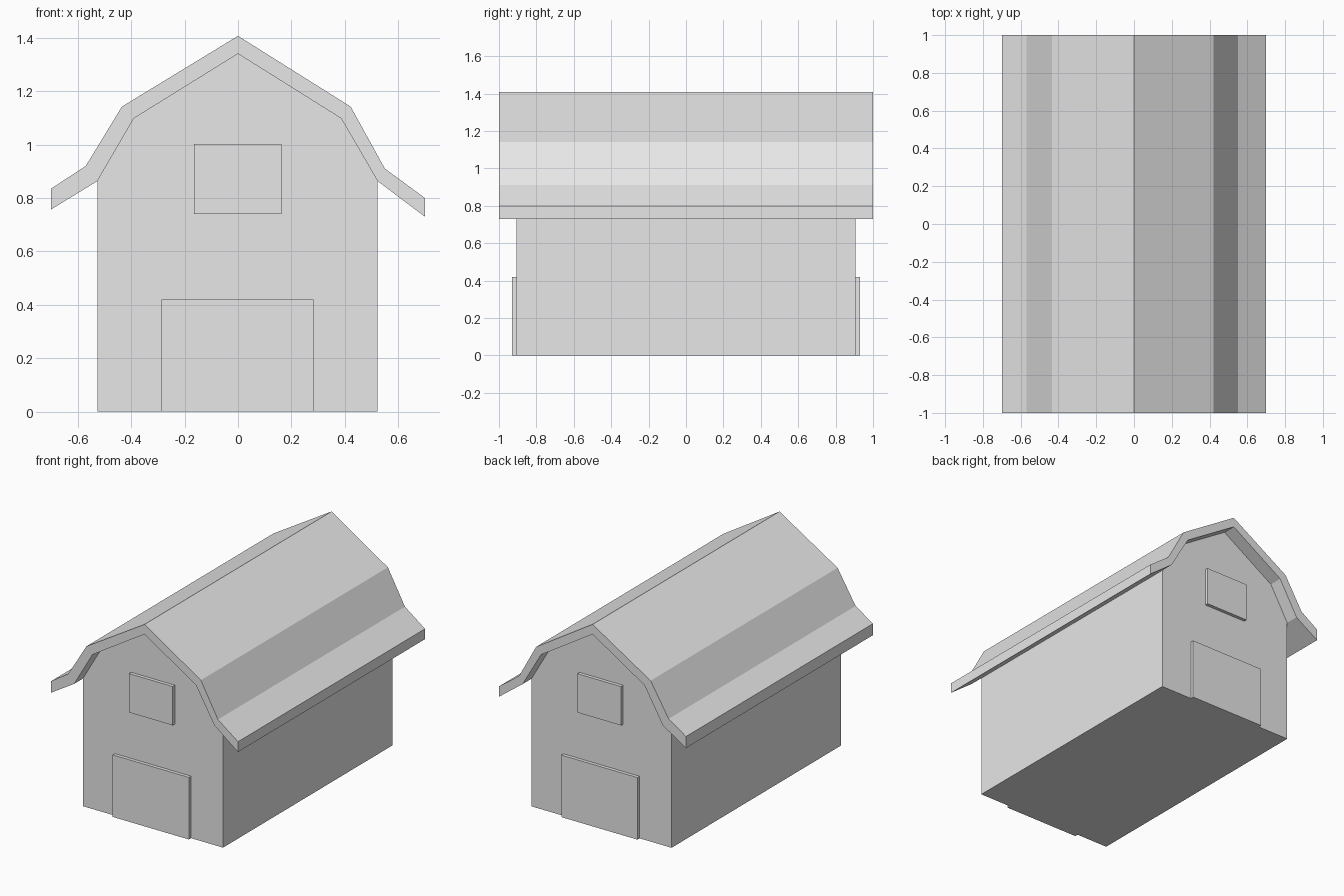
import bpy
import bmesh

if "Cube" in bpy.data.objects:
    bpy.data.objects.remove(bpy.data.objects["Cube"])

grey = bpy.data.materials.new("plain grey")
grey.diffuse_color = (0.8, 0.8, 0.8, 1)
grey.use_nodes = True
grey.node_tree.nodes["Principled BSDF"].inputs["Base Color"].default_value = grey.diffuse_color


def finish(name, bm):
    bmesh.ops.recalc_face_normals(bm, faces=bm.faces)
    mesh = bpy.data.meshes.new(name)
    bm.to_mesh(mesh)
    bm.free()
    mesh.materials.append(grey)
    obj = bpy.data.objects.new(name, mesh)
    bpy.context.collection.objects.link(obj)
    return obj


def extrude_profile(name, points, y0, y1):
    """Closed x-z profile extruded along y."""
    bm = bmesh.new()
    face = bm.faces.new([bm.verts.new((x, y0, z)) for x, z in points])
    out = bmesh.ops.extrude_face_region(bm, geom=[face])["geom"]
    verts = [v for v in out if isinstance(v, bmesh.types.BMVert)]
    bmesh.ops.translate(bm, verts=verts, vec=(0, y1 - y0, 0))
    return finish(name, bm)


def extrude_band(name, outer, inner, y0, y1):
    """Band between two open x-z lines, extruded along y."""
    bm = bmesh.new()
    rows = [[bm.verts.new((x, y, z)) for x, z in line]
            for line, y in ((outer, y0), (outer, y1), (inner, y1), (inner, y0))]
    for a, b in zip(rows, rows[1:] + rows[:1]):
        for i in range(len(outer) - 1):
            bm.faces.new((a[i], a[i + 1], b[i + 1], b[i]))
    for i in (0, -1):
        bm.faces.new([row[i] for row in rows])
    return finish(name, bm)


# Slightly uneven gambrel roof with flared eaves
outer = [(-0.70, 0.835), (-0.57, 0.92), (-0.435, 1.142), (0, 1.407),
         (0.422, 1.142), (0.55, 0.91), (0.70, 0.80)]
inner = [(-0.70, 0.757), (-0.527, 0.863), (-0.39, 1.098), (0, 1.34),
         (0.386, 1.098), (0.523, 0.863), (0.70, 0.73)]
extrude_band("roof", outer, inner, -1, 1)

# Barn body filling the underside of the roof
extrude_profile("walls", [(-0.527, 0)] + inner[1:-1] + [(0.523, 0)], -0.907, 0.907)

# Raised door and loft hatch on both gable ends
for end, side in (("front", -1), ("back", 1)):
    for part, x0, x1, z0, z1 in (("door", -0.287, 0.283, 0, 0.42),
                                 ("loft_hatch", -0.165, 0.162, 0.74, 1.003)):
        extrude_profile(f"{end}_{part}", [(x0, z0), (x1, z0), (x1, z1), (x0, z1)],
                        side * 0.90, side * 0.93)
